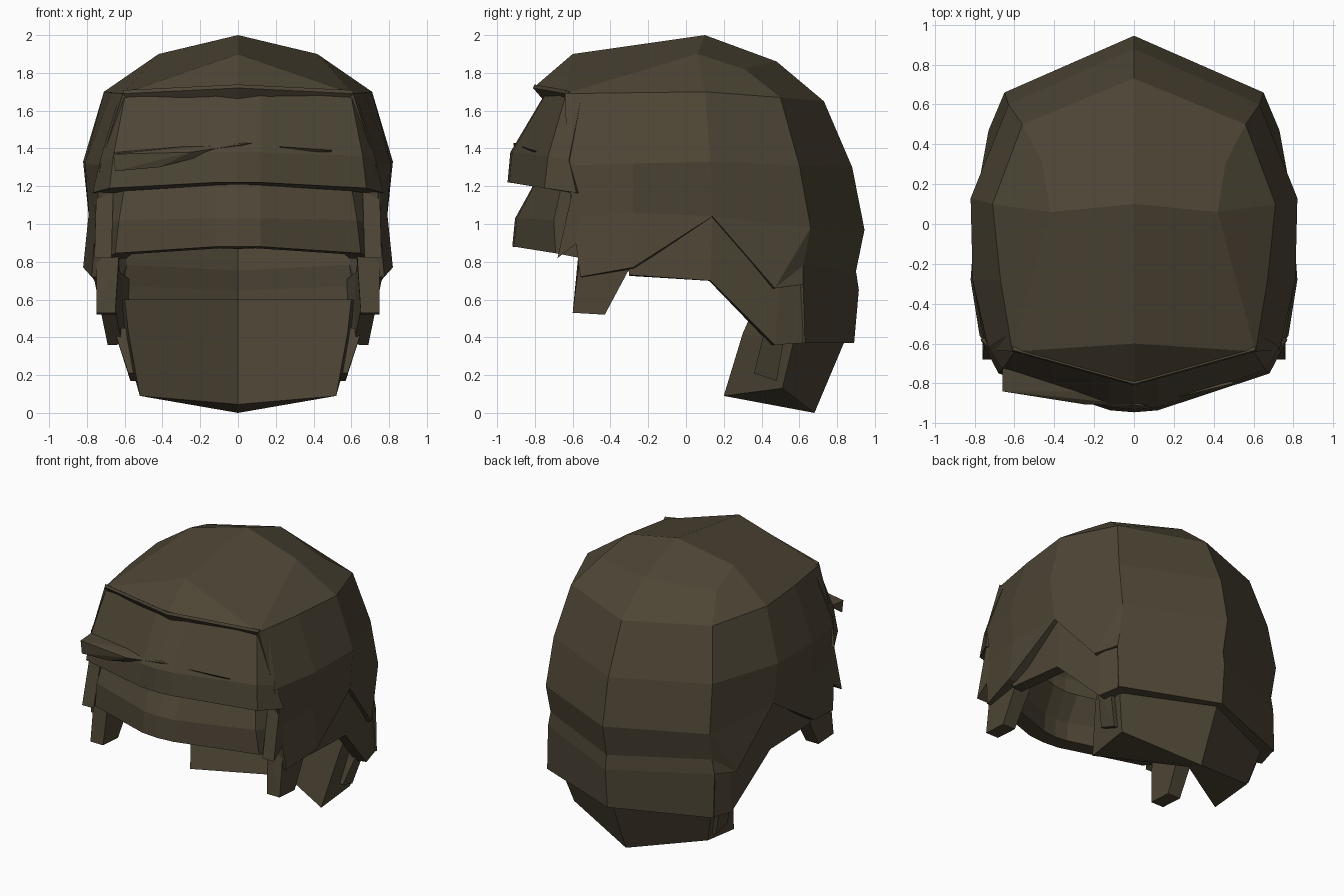
import bpy, bmesh
from mathutils import Vector

if "Cube" in bpy.data.objects:
    bpy.data.objects.remove(bpy.data.objects["Cube"])

mat = bpy.data.materials.new("dark_brown_hair")
mat.diffuse_color = (0.075, 0.06, 0.036, 1)
mat.use_nodes = True
mat.node_tree.nodes["Principled BSDF"].inputs["Base Color"].default_value = mat.diffuse_color


def finish(name, bm, thick=0.0):
    bmesh.ops.remove_doubles(bm, verts=bm.verts, dist=0.001)
    if not thick:
        bmesh.ops.recalc_face_normals(bm, faces=bm.faces)
    me = bpy.data.meshes.new(name)
    bm.to_mesh(me)
    bm.free()
    ob = bpy.data.objects.new(name, me)
    bpy.context.collection.objects.link(ob)
    me.materials.append(mat)
    if thick:
        m = ob.modifiers.new("thickness", "SOLIDIFY")
        m.thickness = thick
        m.offset = -1
    return ob


def sheet(name, faces, thick, center=(0, 0.1, 1)):
    """Mirrored open sheet with outward normals, thickened inwards."""
    bm = bmesh.new()
    for f in faces:
        for s in (1, -1):
            pts = [Vector((p[0] * s, p[1], p[2])) for p in f]
            face = bm.faces.new([bm.verts.new(p) for p in pts])
            face.normal_update()
            if face.normal.dot(face.calc_center_median() - Vector(center)) < 0:
                face.normal_flip()
    return finish(name, bm, thick)


def grid(*rows):
    return [(a[i], a[i + 1], b[i + 1], b[i])
            for a, b in zip(rows, rows[1:]) for i in range(len(a) - 1)]


def strand(name, pts, sides=(1, -1)):
    """Solid lock of hair: convex hull of a few points, mirrored."""
    bm = bmesh.new()
    for s in sides:
        vs = [bm.verts.new((x * s, y, z)) for x, y, z in pts]
        r = bmesh.ops.convex_hull(bm, input=vs)
        junk = [v for v in r["geom_interior"] if isinstance(v, bmesh.types.BMVert)]
        if junk:
            bmesh.ops.delete(bm, geom=junk, context="VERTS")
    return finish(name, bm)


# Crown and side shell
peak, shoulder = (0, .1, 2.0), (.42, .06, 1.9)
top_front, brow_mid, brow_side = (0, -.6, 1.9), (0, -.81, 1.72), (.61, -.64, 1.69)
back_top, back_top_side = (0, .48, 1.86), (.46, .31, 1.82)
row1 = [(0, .73, 1.65), (.56, .5, 1.67), (.71, .1, 1.7), (.67, -.28, 1.695), brow_side]
row2 = [(0, .88, 1.3), (.63, .6, 1.31), (.82, .13, 1.33), (.81, -.28, 1.32), (.73, -.63, 1.31)]
row3 = [(0, .945, .97), (.65, .66, .98), (.79, .14, 1.04), (.79, -.28, 1.06), (.75, -.6, 1.03)]
step = [(0, .90, .75), (.64, .62, .78)]
row4 = [(0, .915, .65), (.66, .62, .68)]
row5 = [(0, .89, .37), (.66, .63, .37)]
front_low, mid_low, back_low = (.775, -.56, .72), (.82, -.28, .77), (.73, .47, .66)
crown = grid(row1, row2, row3) + grid(row3[:2], step, row4, row5) + [
    (peak, shoulder, brow_side, top_front),
    (top_front, brow_side, brow_mid),
    (shoulder, row1[2], row1[3], brow_side),
    (peak, back_top, back_top_side, shoulder),
    (back_top, row1[0], row1[1], back_top_side),
    (shoulder, back_top_side, row1[1], row1[2]),
    (row3[3], row3[4], front_low, mid_low),
    (row3[2], row3[3], mid_low),
    (row3[1], row3[2], back_low),
    (row3[1], back_low, step[1]),
    (step[1], back_low, row4[1]),
]
sheet("crown_shell", crown, 0.08)

# Brow ledge underneath the crown's front edge
sheet("brow_ledge", [(brow_mid, brow_side, (.6, -.56, 1.64), (0, -.66, 1.68))], 0.02, (0, 0, 2))

# Layer below the side panels, round the ear opening
sheet("side_underlayer", grid(
    [(.75, -.32, .88), (.76, .14, 1.08), (.70, .5, .74), (.64, .62, .70)],
    [(.78, -.30, .73), (.76, .13, .70), (.69, .47, .36), (.65, .63, .37)]), 0.08)

# Nape: solid wedge, V-shaped inside, tapering to a point at the back
nape_rows = [
    [(0, .86, .6), (.62, .58, .6), (.60, .38, .6), (0, .78, .6)],
    [(0, .84, .38), (.60, .57, .38), (.58, .30, .42), (0, .70, .38)],
    [(0, .68, 0.0), (.53, .51, .13), (.52, .20, .09), (0, .55, .045)]]
sheet("nape", grid(*nape_rows) + [nape_rows[0], nape_rows[2]], 0)
strand("nape_side_lock", [
    (.56, .42, .45), (.66, .42, .45), (.56, .53, .45), (.65, .53, .45),
    (.50, .36, .21), (.58, .36, .21), (.50, .48, .17), (.57, .48, .17)])

# Two stepped tiers of fringe
sheet("upper_fringe", grid(
    [(0, -.74, 1.70), (.12, -.735, 1.70), (.60, -.64, 1.67), (.64, -.56, 1.64)],
    [(0, -.93, 1.38), (.12, -.92, 1.38), (.66, -.73, 1.36), (.73, -.62, 1.34)],
    [(0, -.945, 1.22), (.12, -.935, 1.22), (.68, -.75, 1.19), (.77, -.58, 1.165)]), 0.12)
sheet("lower_fringe", grid(
    [(0, -.80, 1.22), (.12, -.795, 1.22), (.60, -.66, 1.2), (.70, -.56, 1.18)],
    [(0, -.905, 1.03), (.12, -.895, 1.03), (.63, -.70, 1.02), (.70, -.57, 1.0)],
    [(0, -.92, .88), (.12, -.91, .88), (.65, -.69, .845), (.70, -.56, .82)]), 0.12)

# Loose locks lying on the fringe
strand("fringe_lock_left", [
    (-.66, -.84, 1.37), (-.65, -.84, 1.28), (-.42, -.865, 1.30), (-.25, -.905, 1.38),
    (.08, -.915, 1.43), (-.66, -.70, 1.38), (-.2, -.84, 1.42)], (1,))
strand("fringe_lock_right", [
    (.22, -.87, 1.41), (.5, -.80, 1.39), (.49, -.79, 1.38), (.25, -.84, 1.38)], (1,))

# Temple strips and sideburns
strand("temple_lock", [
    (.66, -.60, 1.18), (.75, -.60, 1.18), (.66, -.52, 1.18), (.75, -.52, 1.18),
    (.67, -.68, .82), (.76, -.68, .82), (.67, -.55, .92), (.76, -.55, .92)])
strand("sideburn", [
    (.63, -.57, .84), (.75, -.56, .84), (.63, -.28, .80), (.75, -.28, .80),
    (.65, -.60, .53), (.75, -.60, .53), (.65, -.43, .52), (.75, -.43, .52)])
